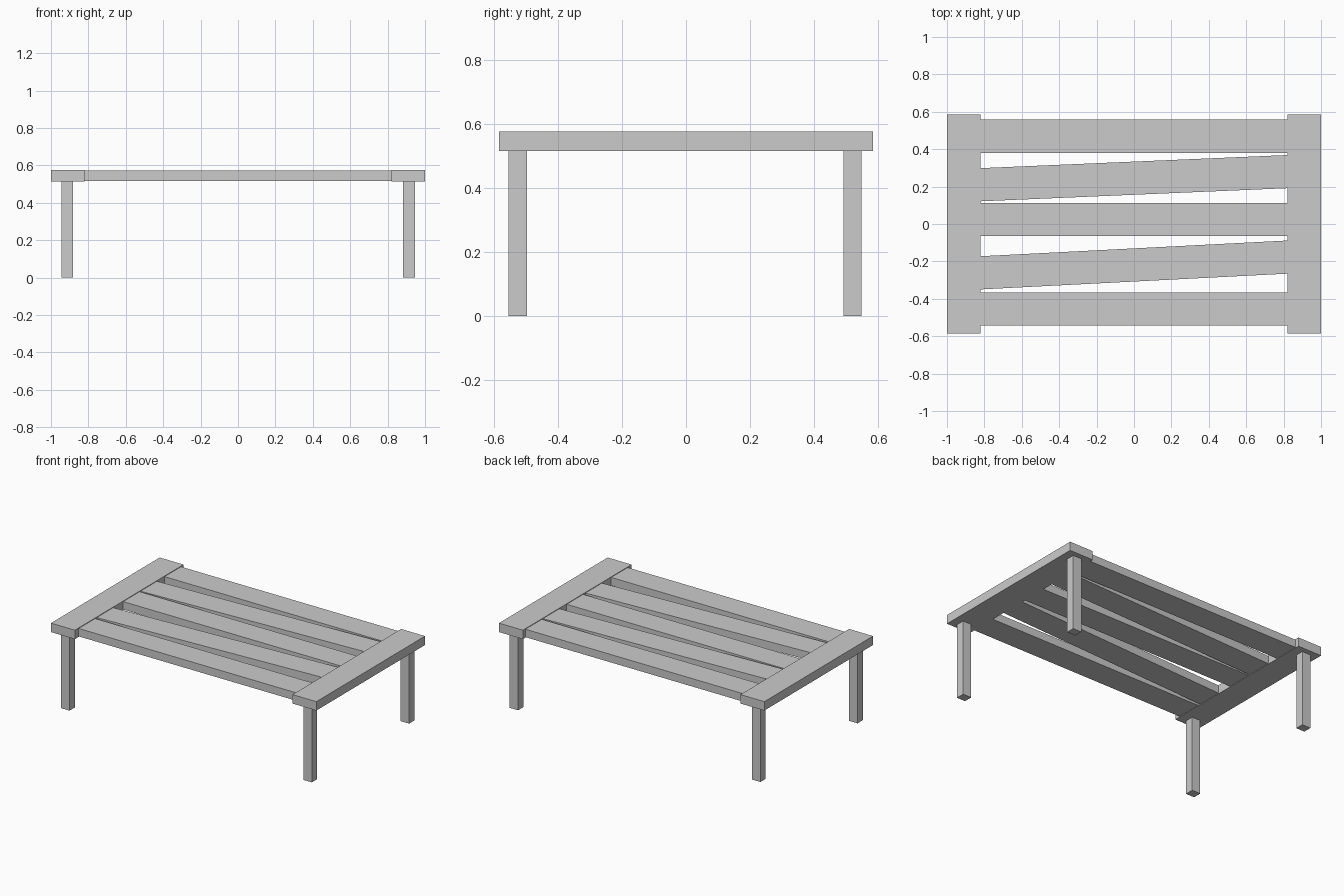
import bpy, math

if "Cube" in bpy.data.objects:
    bpy.data.objects.remove(bpy.data.objects["Cube"])


def box(name, x0, x1, y0, y1, z0, z1, angle=0.0):
    """Axis-aligned box, optionally turned about its own vertical axis."""
    bpy.ops.mesh.primitive_cube_add(
        size=1, location=((x0 + x1) / 2, (y0 + y1) / 2, (z0 + z1) / 2),
        rotation=(0, 0, angle))
    ob = bpy.context.object
    ob.name = name
    ob.scale = (x1 - x0, y1 - y0, z1 - z0)
    bpy.ops.object.transform_apply(location=False, rotation=False, scale=True)
    return ob


LEG_TOP, TOP = 0.515, 0.576

for side, s in (("left", -1), ("right", 1)):
    # wide end board
    x0, x1 = sorted((s * 0.82, s * 1.0))
    box(f"{side}_end_board", x0, x1, -0.585, 0.585, LEG_TOP, TOP)
    # pair of square legs
    lx0, lx1 = sorted((s * 0.881, s * 0.945))
    box(f"{side}_front_leg", lx0, lx1, -0.555, -0.497, 0, LEG_TOP)
    box(f"{side}_back_leg", lx0, lx1, 0.492, 0.549, 0, LEG_TOP)

# long slats, slightly thinner than the end boards: centre y, rise from left to right
slats = [("front", -0.455, 0), ("front_slanted", -0.219, 0.084), ("middle", 0.024, 0),
         ("back_slanted", 0.245, 0.070), ("back", 0.469, 0)]
for name, y, rise in slats:
    box(f"{name}_slat", -0.825, 0.825, y - 0.0885, y + 0.0885, 0.518, 0.572,
        math.atan2(rise, 1.64))
